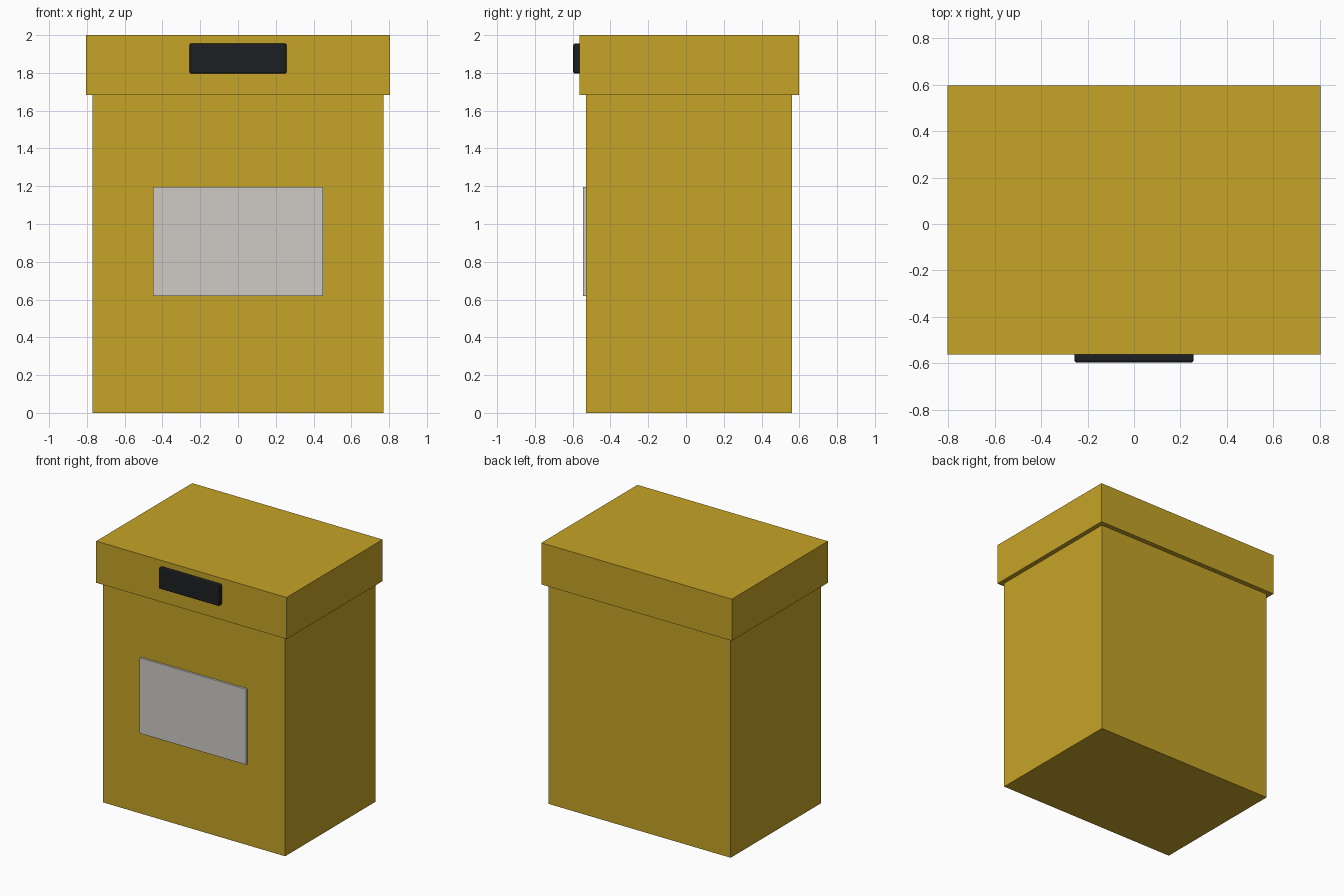
import bpy

if "Cube" in bpy.data.objects:
    bpy.data.objects.remove(bpy.data.objects["Cube"])


def material(name, color):
    mat = bpy.data.materials.new(name)
    mat.diffuse_color = (*color, 1)
    mat.use_nodes = True
    mat.node_tree.nodes["Principled BSDF"].inputs["Base Color"].default_value = mat.diffuse_color
    return mat


def box(name, x, y, z, mat, bevel=0):
    """Box spanning the given (min, max) ranges, with an optional rounded edge."""
    spans = (x, y, z)
    bpy.ops.mesh.primitive_cube_add(size=1, location=[(a + b) / 2 for a, b in spans])
    obj = bpy.context.object
    obj.name = name
    obj.scale = [b - a for a, b in spans]
    bpy.ops.object.transform_apply(location=False, rotation=False, scale=True)
    obj.data.materials.append(mat)
    if bevel:
        mod = obj.modifiers.new("rounded_edges", "BEVEL")
        mod.width = bevel
        mod.segments = 2
    return obj


yellow = material("mustard", (0.56, 0.37, 0.02))
black = material("black", (0.012, 0.014, 0.016))
paper = material("pale_grey", (0.62, 0.60, 0.56))

# Container and overhanging lid
box("body", (-0.77, 0.77), (-0.53, 0.56), (0, 1.682), yellow)
box("lid", (-0.805, 0.805), (-0.563, 0.597), (1.682, 2.0), yellow)

# Lid grip, set slightly into the lid front
box("handle", (-0.257, 0.257), (-0.597, -0.553), (1.796, 1.956), black, bevel=0.01)

# Blank label plate on the body front
box("label", (-0.451, 0.451), (-0.545, -0.525), (0.618, 1.196), paper, bevel=0.003)
